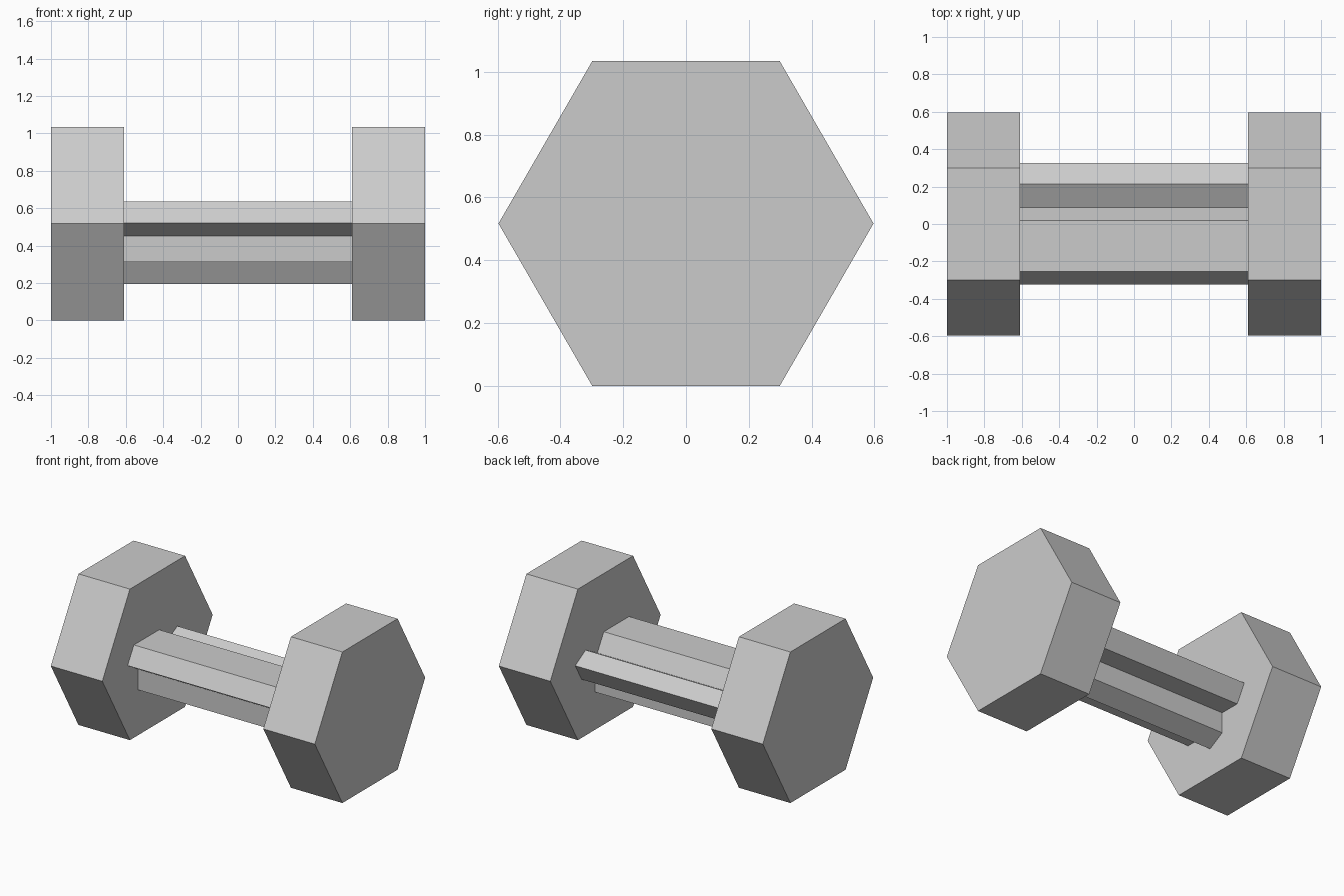
import bpy
import bmesh
from math import cos, sin, pi

if "Cube" in bpy.data.objects:
    bpy.data.objects.remove(bpy.data.objects["Cube"], do_unlink=True)

RADIUS = 0.597                    # head centre to corner
AXIS_Z = RADIUS * sin(pi / 3)     # height of the handle axis
INNER, OUTER = 0.61, 1.0          # inner and outer face of each head

GREY = (0.6, 0.6, 0.6, 1)
metal = bpy.data.materials.new("plain_grey")
metal.use_nodes = True
metal.diffuse_color = GREY
metal.node_tree.nodes["Principled BSDF"].inputs["Base Color"].default_value = GREY


def extrude_profile(name, profile, x_start, x_end):
    """Extrude a (y, z) outline along x, around the handle axis."""
    bm = bmesh.new()
    face = bm.faces.new([bm.verts.new((x_start, y, z)) for y, z in profile])
    result = bmesh.ops.extrude_face_region(bm, geom=[face], use_keep_orig=True)
    moved = [v for v in result["geom"] if isinstance(v, bmesh.types.BMVert)]
    bmesh.ops.translate(bm, verts=moved, vec=(x_end - x_start, 0, 0))
    bmesh.ops.recalc_face_normals(bm, faces=bm.faces)
    mesh = bpy.data.meshes.new(name)
    bm.to_mesh(mesh)
    bm.free()
    mesh.materials.append(metal)
    obj = bpy.data.objects.new(name, mesh)
    obj.location.z = AXIS_Z
    bpy.context.collection.objects.link(obj)
    return obj


# Hexagonal heads with flat top and bottom
hexagon = [(RADIUS * cos(i * pi / 3), RADIUS * sin(i * pi / 3)) for i in range(6)]
extrude_profile("left_head", hexagon, INNER, OUTER)
extrude_profile("right_head", hexagon, -OUTER, -INNER)

# Faceted, ribbed handle
handle_outline = [
    (-0.324, 0.003), (-0.255, 0.118), (0.018, 0.118), (0.088, 0),
    (0.215, 0.068), (0.327, 0.003), (0.259, -0.116), (0.116, -0.116),
    (0.116, -0.257), (0, -0.321), (-0.067, -0.206), (-0.211, -0.206),
    (-0.211, -0.065),
]
extrude_profile("handle", handle_outline, -INNER, INNER)
